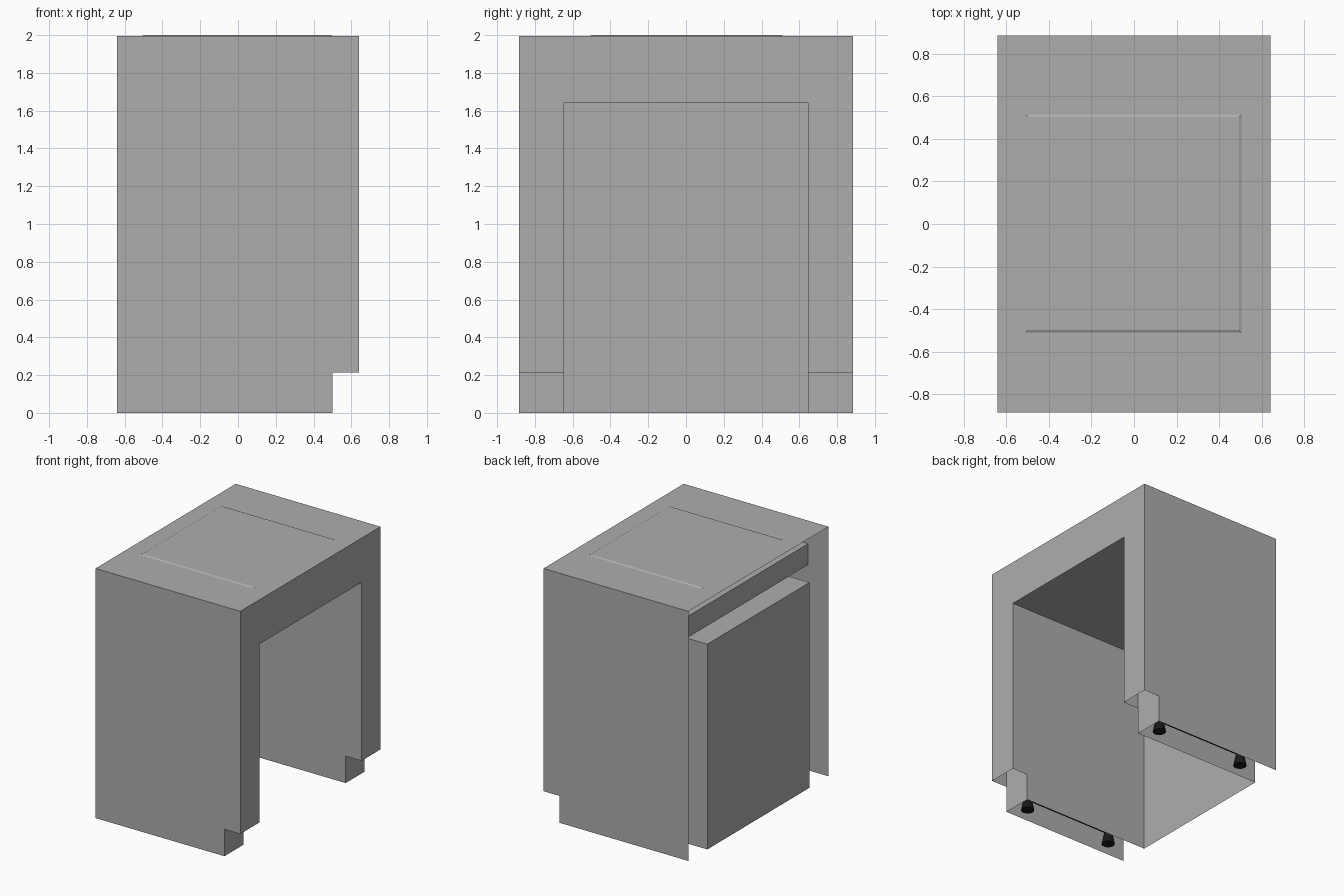
import bpy, bmesh, math

if "Cube" in bpy.data.objects:
    bpy.data.objects.remove(bpy.data.objects["Cube"])

def material(name, v):
    m = bpy.data.materials.new(name)
    m.diffuse_color = (v, v, v, 1)
    m.use_nodes = True
    m.node_tree.nodes["Principled BSDF"].inputs["Base Color"].default_value = m.diffuse_color
    return m

GREY = material("grey_panel", 0.42)
BLACK = material("black_plastic", 0.01)

X, Y, TOP = 0.64, 0.885, 1.994          # outer half sizes and worktop height
YI, ZI = 0.645, 1.64                    # niche half width and height
KX, KZ = 0.5, 0.215                     # toe kick

def finish(name, bm, mat):
    me = bpy.data.meshes.new(name)
    bm.to_mesh(me)
    bm.free()
    me.materials.append(mat)
    ob = bpy.data.objects.new(name, me)
    bpy.context.collection.objects.link(ob)
    return ob

def sheet(name, pts, flip=False):
    """Single thin face through the given points."""
    bm = bmesh.new()
    f = bm.faces.new([bm.verts.new(p) for p in pts])
    if flip:
        f.normal_flip()
    return finish(name, bm, GREY)

def box(name, lo, hi, mat, taper=0.0):
    bm = bmesh.new()
    bmesh.ops.create_cube(bm, size=1)
    for v in bm.verts:
        up = v.co.z > 0
        for i in range(3):
            s = v.co[i]
            v.co[i] = hi[i] if s > 0 else lo[i]
            if up and i < 2:
                v.co[i] -= taper * (1 if s > 0 else -1)
    return finish(name, bm, mat)

# side profile with the toe kick step
profile = [(-X, 0), (KX, 0), (KX, KZ), (X, KZ)]

for s, side in ((-1, "left"), (1, "right")):
    # outer and inner side panels
    sheet(side + "_outer_panel",
          [(x, s * Y, z) for x, z in profile + [(X, TOP), (-X, TOP)]], s > 0)
    sheet(side + "_inner_panel",
          [(x, s * YI, z) for x, z in profile + [(X, ZI), (-X, ZI)]], s < 0)
    # toe board, running up behind the front frame
    sheet(side + "_toe_board",
          [(KX, s * YI, 0), (KX, s * Y, 0), (KX, s * Y, 0.36), (KX, s * YI, 0.36)], s < 0)
    # feet and the thin bar joining them
    yc = s * (Y + YI) / 2
    for x, end in ((-0.39, "back"), (0.395, "front")):
        bm = bmesh.new()
        bmesh.ops.create_cone(bm, cap_ends=True, segments=16, radius1=0.05,
                              radius2=0.03, depth=0.1)
        bmesh.ops.translate(bm, vec=(x, yc, 0.05), verts=bm.verts)
        finish(side + "_" + end + "_foot", bm, BLACK)
    box(side + "_foot_bar", (-0.39, yc - 0.01, 0.09), (0.395, yc + 0.01, 0.1), BLACK)

# front frame around the niche
sheet("front_frame", [(X, y, z) for y, z in
      [(-Y, KZ), (-YI, KZ), (-YI, ZI), (YI, ZI), (YI, KZ), (Y, KZ), (Y, TOP), (-Y, TOP)]])
# worktop, niche ceiling and niche back
sheet("worktop", [(-X, -Y, TOP), (X, -Y, TOP), (X, Y, TOP), (-X, Y, TOP)])
sheet("niche_ceiling", [(-X, -YI, ZI), (X, -YI, ZI), (X, YI, ZI), (-X, YI, ZI)], True)
sheet("niche_back", [(-X, -YI, 0), (-X, YI, 0), (-X, YI, ZI), (-X, -YI, ZI)], True)
# rail hidden under the worktop
box("back_rail", (-0.46, -Y + 0.002, ZI + 0.003), (-0.37, Y - 0.002, 1.81), GREY)
# thin raised plate on the worktop
box("top_plate", (-0.51, -0.51, TOP), (0.505, 0.515, 2.0), GREY, 0.012)
